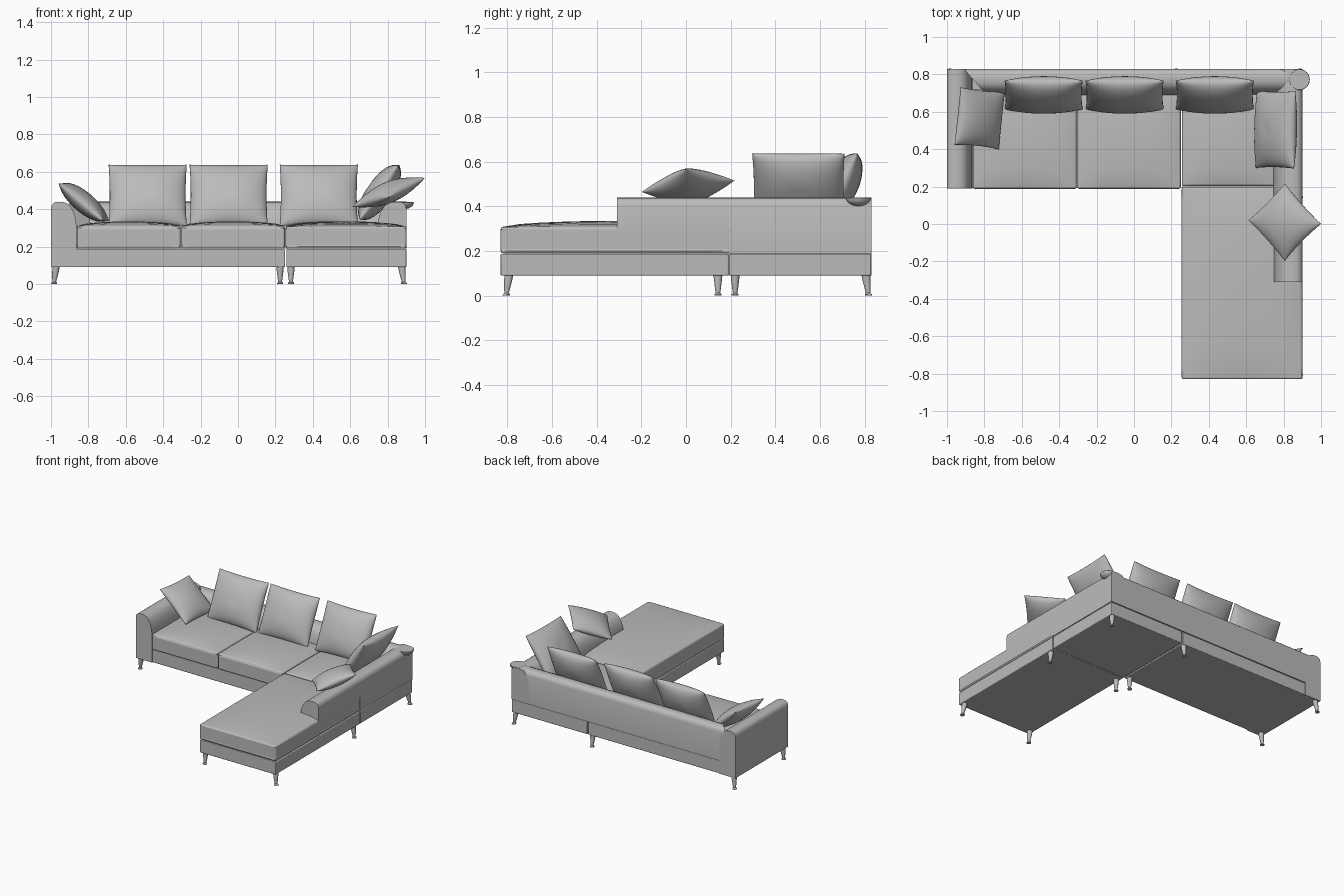
import bpy, bmesh, math
from mathutils import Matrix, Vector

cube = bpy.data.objects.get("Cube")
if cube:
    bpy.data.objects.remove(cube, do_unlink=True)

fabric = bpy.data.materials.new("grey_fabric")
fabric.use_nodes = True
fabric.diffuse_color = (0.5, 0.5, 0.5, 1)
fabric.node_tree.nodes["Principled BSDF"].inputs["Base Color"].default_value = (0.5, 0.5, 0.5, 1)


def finish(name, bm, bevel=0, angle=40):
    bmesh.ops.recalc_face_normals(bm, faces=bm.faces)
    mesh = bpy.data.meshes.new(name)
    bm.to_mesh(mesh)
    bm.free()
    mesh.materials.append(fabric)
    obj = bpy.data.objects.new(name, mesh)
    bpy.context.scene.collection.objects.link(obj)
    bpy.ops.object.select_all(action='DESELECT')
    obj.select_set(True)
    bpy.context.view_layer.objects.active = obj
    bpy.ops.object.shade_smooth_by_angle(angle=math.radians(angle))
    if bevel:
        mod = obj.modifiers.new("soft_edges", 'BEVEL')
        mod.width, mod.segments = bevel, 3
        mod.limit_method, mod.angle_limit = 'ANGLE', math.radians(50)
    return obj


def block(name, x, y, z, bevel=0.005, crown=0.0):
    """Box between limits; a crown swells the top like a stuffed seat."""
    bm = bmesh.new()
    bmesh.ops.create_cube(bm, size=2)
    if crown:
        bmesh.ops.subdivide_edges(bm, edges=bm.edges, cuts=11, use_grid_fill=True)
    for v in bm.verts:
        u, w, top = v.co.x, v.co.y, v.co.z > 0.99
        v.co = [(a + b) / 2 + c * (b - a) / 2 for c, (a, b) in zip(v.co, (x, y, z))]
        if top:
            v.co.z += crown * ((1 - u * u) * (1 - w * w)) ** 0.6
    return finish(name, bm, bevel)


# Rolled section: distance in from the outer face (as a share of width), height
ROLL = [(0, .405), (.04, .425), (.15, .437), (.32, .44), (.5, .438), (.65, .43),
        (.78, .412), (.88, .385), (.95, .355), (1, .31)]


def rolled(name, outer, width, bottom, start, end, along_y, inset=0.0):
    """Extruded arm or back; inset mitres the start of the inner side."""
    section = [(0, bottom)] + ROLL + [(1, bottom)]
    bm = bmesh.new()
    ends = []
    for pos, cut in ((start, inset), (end, 0)):
        ring = []
        for d, z in section:
            p, q = outer + d * width, pos + d * cut
            ring.append(bm.verts.new((p, q, z) if along_y else (q, p, z)))
        ends.append(ring)
        bm.faces.new(ring)
    n = len(section)
    for i in range(n):
        j = (i + 1) % n
        bm.faces.new((ends[0][i], ends[0][j], ends[1][j], ends[1][i]))
    return finish(name, bm)


def pillow(name, centre, rot, w, h, t, pinch=0.05, dimple=0.0, n=20):
    """Stuffed cushion with pulled corners, made of two swollen sheets."""
    bm = bmesh.new()
    for side in (1, -1):
        grid = []
        for i in range(n + 1):
            u = -math.cos(math.pi * i / n)
            row = []
            for j in range(n + 1):
                v = -math.cos(math.pi * j / n)
                swell = t * max(0, (1 - u * u) * (1 - v * v)) ** 0.5
                swell -= dimple * math.exp(-(u * u + v * v) / 0.03)
                row.append(bm.verts.new((w * u * (1 - pinch * (1 - v * v)),
                                         h * v * (1 - pinch * (1 - u * u)), side * swell)))
            grid.append(row)
        for i in range(n):
            for j in range(n):
                bm.faces.new((grid[i][j], grid[i + 1][j], grid[i + 1][j + 1], grid[i][j + 1]))
    bmesh.ops.remove_doubles(bm, verts=bm.verts, dist=0.0002)
    bmesh.ops.transform(bm, matrix=Matrix.Translation(centre) @ rot, verts=bm.verts)
    return finish(name, bm, angle=100)


def turn(axis, degrees):
    return Matrix.Rotation(math.radians(degrees), 4, axis)


def leg(name, x, y, lean_x, lean_y, sides=16):
    profile = [(.016, 0), (.016, .006), (.010, .012), (.013, .03), (.018, .07), (.02, .095)]
    bm = bmesh.new()
    rings = []
    for r, z in profile:
        out = 0.012 * (1 - z / 0.095)
        rings.append([bm.verts.new((x + lean_x * out + r * math.cos(a),
                                    y + lean_y * out + r * math.sin(a), z))
                      for a in (math.tau * k / sides for k in range(sides))])
    for low, high in zip(rings, rings[1:]):
        for k in range(sides):
            m = (k + 1) % sides
            bm.faces.new((low[k], low[m], high[m], high[k]))
    bm.faces.new(rings[0])
    bm.faces.new(rings[-1])
    return finish(name, bm)


# Base frames
block("sofa_base", (-.87, .252), (.195, .828), (.09, .187))
block("corner_base", (.258, .9), (.195, .828), (.09, .187))
block("chaise_base", (.258, .9), (-.83, .19), (.09, .187))

# Seat cushions
block("seat_cushion_right", (-.862, -.307), (.188, .72), (.19, .31), .012, .025)
block("seat_cushion_middle", (-.303, .25), (.188, .72), (.19, .31), .012, .025)
block("seat_cushion_corner", (.256, .76), (.203, .72), (.19, .31), .012, .025)
block("chaise_cushion", (.255, .9), (-.83, .198), (.19, .307), .012, .028)

# Arms and back
rolled("right_arm", -1, .137, .09, .19, .83, True)
rolled("left_arm_rear", .9, -.155, .19, .19, .83, True)
rolled("left_arm_front", .9, -.155, .295, -.31, .19, True)
rolled("back_rest", .83, -.14, .19, -.91, .9, False, .12)

# Flared end of the back roll, flat on top
bm = bmesh.new()
bmesh.ops.create_uvsphere(bm, u_segments=24, v_segments=12, radius=1)
for v in bm.verts:
    v.co.z = min(v.co.z, 0.08)
    v.co = Vector((.885 + v.co.x * .055, .772 + v.co.y * .056, .437 + v.co.z * .037))
finish("back_roll_end", bm)

# Back cushions lean on the back rest, one more on the left arm
for label, x in (("right", -.483), ("middle", -.05), ("corner", .432)):
    pillow("back_cushion_" + label, (x, .69, .475), turn('X', 65), .209, .18, .075, .03, .006)
pillow("side_cushion", (.757, .505, .49), turn('Z', -91) @ turn('X', 55), .207, .178, .07, .03, .006)

# Loose pillows
pillow("pillow_on_right_arm", (-.825, .565, .437),
       turn('Z', -6) @ turn('Y', 40), .155, .155, .055)
pillow("pillow_on_left_arm", (.806, .01, .49),
       turn('X', 7) @ turn('Y', -22) @ turn('Z', 45), .148, .148, .055)

# Legs: x, y, outward lean
for i, spec in enumerate([(-.972, .22, -1, 0), (-.972, .805, -1, 1), (.225, .22, 0, 0),
                          (.225, .805, 0, 1), (.283, .143, 0, 0), (.875, .143, 1, 0),
                          (.875, .805, 1, 1), (.283, -.793, 0, -1), (.875, -.793, 1, -1)]):
    leg("leg_%d" % (i + 1), *spec)
